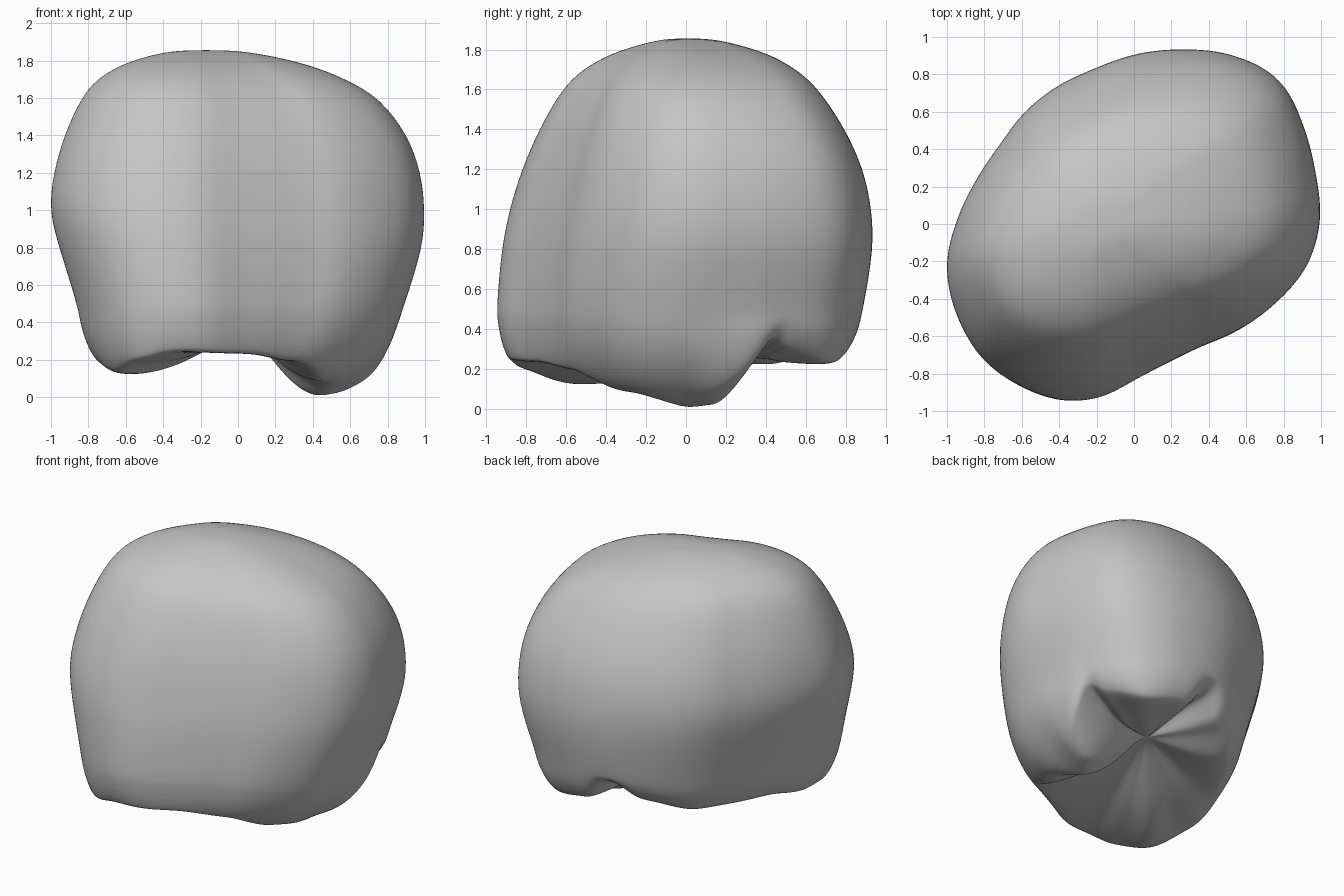
import bpy, bmesh, math

cube = bpy.data.objects.get("Cube")
if cube:
    bpy.data.objects.remove(cube, do_unlink=True)

SEGMENTS = 72

# Plan outline: radius every fifteen degrees, counterclockwise from +x
OUTLINE = [1, 1.01, 1.05, 1.1, 1.055, .98, .92, .87, .855, .845, .84, .88,
           .955, 1.05, 1.105, 1.135, 1.085, .975, .83, .765, .76, .82, .89, .965]

# Dome levels: height, x min, x max, y min, y max
LEVELS = [(1.853, -.33, -.01, -.1, .12), (1.833, -.45, .14, -.2, .23),
          (1.78, -.62, .38, -.37, .41), (1.7, -.75, .58, -.51, .55),
          (1.6, -.83, .76, -.61, .66), (1.4, -.92, .91, -.72, .79),
          (1.2, -.975, .98, -.805, .88), (1, -1, 1, -.865, .92),
          (.8, -.945, .99, -.905, .93), (.5, -.85, .89, -.93, .875)]

# Lower lobes and notches: angle, height, distance from the middle
RIM = [(0, .02, .54), (15, .07, .74), (23, .18, .88), (29, .4, .92), (36, .29, .86),
       (54, .22, .88), (76, .27, .87), (88, .44, .82), (103, .3, .82), (135, .22, .79),
       (175, .23, .82), (200, .17, .85), (218, .12, .86), (232, .19, .92),
       (245, .24, .92), (270, .23, .91), (300, .19, .86), (330, .08, .66), (360, .02, .54)]


def outline_radius(angle):
    """Smooth periodic curve through the outline radii."""
    place = angle / 15
    i, t = int(place), place % 1
    a, b, c, d = (OUTLINE[(i + k) % len(OUTLINE)] for k in (-1, 0, 1, 2))
    return b + t / 2 * (c - a + t * (2*a - 5*b + 4*c - d + t * (3*(b - c) + d - a)))


def rim_at(angle):
    """Height and inward scale of the lower edge."""
    for (a0, z0, s0), (a1, z1, s1) in zip(RIM, RIM[1:]):
        if a0 <= angle <= a1:
            t = (angle - a0) / (a1 - a0)
            t = t * t * (3 - 2 * t)
            return z0 + t * (z1 - z0), s0 + t * (s1 - s0)


def place(level, angle, scale=1):
    """Point of the outline fitted into a level's extents."""
    _, x0, x1, y0, y1 = level
    r = outline_radius(angle) * scale
    a = math.radians(angle)
    return ((x0 + x1) / 2 + (x1 - x0) / 2 * r * math.cos(a),
            (y0 + y1) / 2 + (y1 - y0) / 2 * r * math.sin(a) / .935)


angles = [360 * i / SEGMENTS for i in range(SEGMENTS)]
base = LEVELS[-1]
rings = [[(*place(level, a), level[0]) for a in angles] for level in LEVELS]

# Walls curving in to the lobed lower edge
for rise, inward in ((.75, .1), (.5, .24), (.25, .48), (.08, .75), (0, 1)):
    ring = []
    for a in angles:
        z, s = rim_at(a)
        ring.append((*place(base, a, 1 - (1 - s) * inward), z + (base[0] - z) * rise))
    rings.append(ring)

# Underside folding up to the point where the grooves meet, with soft swellings
MEET = (.05, .18, .34)
SWELLINGS = [(-.35, -.42, .03), (.44, .22, .1)]
edge = rings[-1]
for blend, lift in ((.2, .06), (.45, .27), (.7, .62), (.88, .93)):
    ring = []
    for px, py, pz in edge:
        x = px + (MEET[0] - px) * blend
        y = py + (MEET[1] - py) * blend
        drop = sum(h * math.exp(-((x - sx) ** 2 + (y - sy) ** 2) / .05)
                   for sx, sy, h in SWELLINGS)
        ring.append((x, y, pz + (MEET[2] - pz) * lift - drop))
    rings.append(ring)

bm = bmesh.new()
loops = [[bm.verts.new(p) for p in ring] for ring in rings]
for upper, lower in zip(loops, loops[1:]):
    for i in range(SEGMENTS):
        j = (i + 1) % SEGMENTS
        bm.faces.new((upper[i], lower[i], lower[j], upper[j]))
top = bm.verts.new((-.17, .01, 1.856))
bottom = bm.verts.new(MEET)
for i in range(SEGMENTS):
    j = (i + 1) % SEGMENTS
    bm.faces.new((top, loops[0][i], loops[0][j]))
    bm.faces.new((bottom, loops[-1][j], loops[-1][i]))
bmesh.ops.recalc_face_normals(bm, faces=bm.faces)

mesh = bpy.data.meshes.new("lobed_dome")
bm.to_mesh(mesh)
bm.free()
mesh.shade_smooth()
dome = bpy.data.objects.new("lobed_dome", mesh)
bpy.context.collection.objects.link(dome)
smooth = dome.modifiers.new("smooth_surface", "SUBSURF")
smooth.levels = smooth.render_levels = 2

# Plain grey
grey = bpy.data.materials.new("plain_grey")
grey.use_nodes = True
colour = (.56, .56, .56, 1)
grey.diffuse_color = colour
grey.node_tree.nodes["Principled BSDF"].inputs["Base Color"].default_value = colour
mesh.materials.append(grey)
